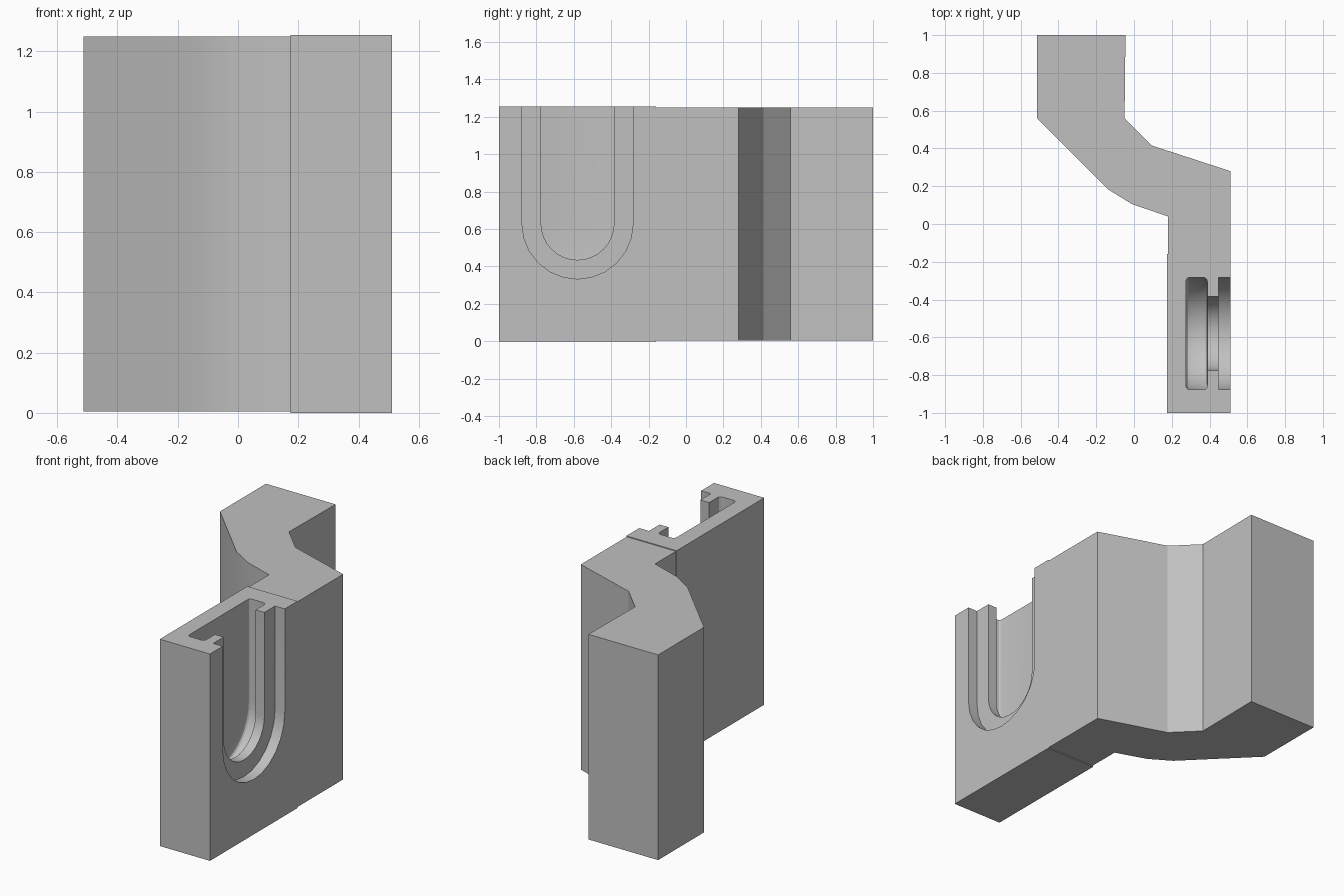
import bpy, bmesh
from math import pi, sin, cos, radians
from mathutils import Vector

cube = bpy.data.objects.get("Cube")
if cube:
    bpy.data.objects.remove(cube, do_unlink=True)

grey = bpy.data.materials.new("plain grey")
grey.use_nodes = True
colour = (0.53, 0.53, 0.53, 1)
grey.diffuse_color = colour
grey.node_tree.nodes["Principled BSDF"].inputs["Base Color"].default_value = colour


def prism(name, outline, sweep, material=grey):
    """Extrude a closed 3D outline along a vector."""
    bm = bmesh.new()
    face = bm.faces.new([bm.verts.new(p) for p in outline])
    top = bmesh.ops.extrude_face_region(bm, geom=[face])["geom"]
    bmesh.ops.translate(bm, vec=Vector(sweep),
                        verts=[v for v in top if isinstance(v, bmesh.types.BMVert)])
    bmesh.ops.recalc_face_normals(bm, faces=bm.faces)
    mesh = bpy.data.meshes.new(name)
    bm.to_mesh(mesh)
    bm.free()
    mesh.materials.append(material)
    obj = bpy.data.objects.new(name, mesh)
    bpy.context.collection.objects.link(obj)
    return obj


def activate(obj):
    bpy.ops.object.select_all(action="DESELECT")
    obj.select_set(True)
    bpy.context.view_layer.objects.active = obj


def slot_cutter(name, x0, x1, radius, steps):
    """U-shaped prism, open through the top of the block."""
    y, z = -0.58, 0.63
    arc = [pi + pi * i / steps for i in range(steps + 1)]
    outline = [(x0, y + radius * cos(a), z + radius * sin(a)) for a in arc]
    outline += [(x0, y + radius, 1.4), (x0, y - radius, 1.4)]
    return prism(name, outline, (x1 - x0, 0, 0))


# Cranked arm
arm_profile = [(-0.513, 1), (-0.045, 1), (-0.05, 0.56), (0.095, 0.415),
               (0.51, 0.28), (0.51, -0.16), (0.18, -0.16), (0.18, 0.04),
               (-0.01, 0.105), (-0.14, 0.185), (-0.513, 0.56)]
arm = prism("cranked_arm", [(x, y, 0.005) for x, y in arm_profile], (0, 0, 1.245))

# Block with a stepped U slot
block_profile = [(0.175, -1), (0.512, -1), (0.512, -0.16), (0.175, -0.16)]
block = prism("slotted_block", [(x, y, 0) for x, y in block_profile], (0, 0, 1.255))

cavity = slot_cutter("cavity_cutter", 0.275, 0.388, 0.297, 24)
bevel = cavity.modifiers.new("Rounded rim", "BEVEL")
bevel.width, bevel.segments = 0.02, 3
bevel.limit_method, bevel.angle_limit = "ANGLE", radians(50)
activate(cavity)
bpy.ops.object.modifier_apply(modifier=bevel.name)

cutters = [cavity,
           slot_cutter("neck_cutter", 0.33, 0.48, 0.195, 16),
           slot_cutter("rim_cutter", 0.447, 0.6, 0.297, 12)]
for cutter in cutters:
    cut = block.modifiers.new("Slot", "BOOLEAN")
    cut.operation, cut.solver, cut.object = "DIFFERENCE", "EXACT", cutter
    activate(block)
    bpy.ops.object.modifier_apply(modifier=cut.name)
    bpy.data.objects.remove(cutter, do_unlink=True)

# Soft shading on the curved walls only
for obj in (arm, block):
    activate(obj)
    bpy.ops.object.shade_smooth_by_angle(angle=radians(25))
